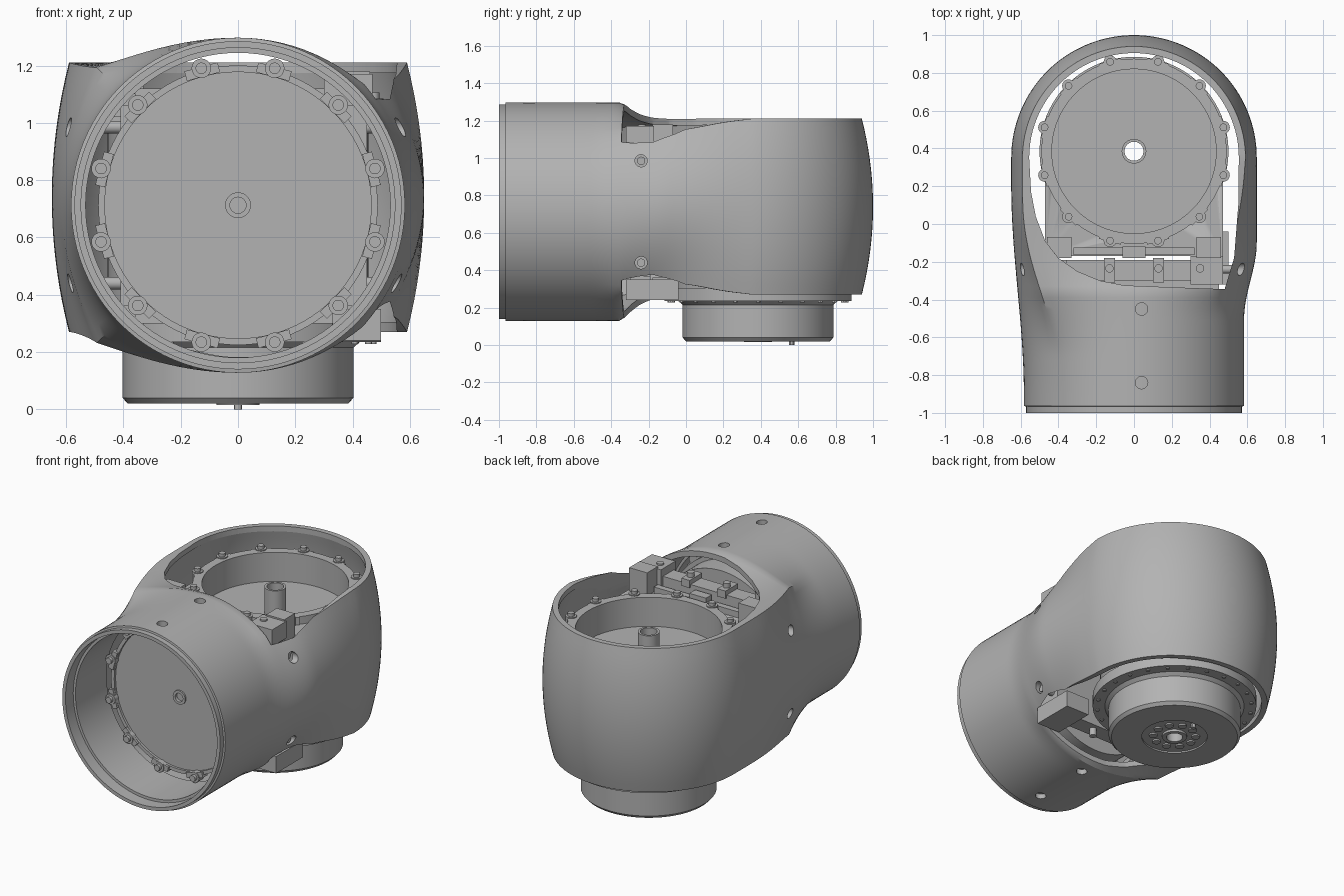
import bpy, bmesh, math
from mathutils import Matrix, Vector

cube = bpy.data.objects.get("Cube")
if cube:
    bpy.data.objects.remove(cube, do_unlink=True)

grey = bpy.data.materials.new("machined grey")
grey.use_nodes = True
COLOR = (0.45, 0.45, 0.45, 1)
grey.diffuse_color = COLOR
grey.node_tree.nodes["Principled BSDF"].inputs["Base Color"].default_value = COLOR

TUBE_Z = 0.7125      # axis of the front tube
JOINT_Y = 0.385      # axis of the vertical drive


def finish(bm, name, angle=30):
    bmesh.ops.remove_doubles(bm, verts=bm.verts, dist=1e-5)
    bmesh.ops.recalc_face_normals(bm, faces=bm.faces)
    mesh = bpy.data.meshes.new(name)
    bm.to_mesh(mesh)
    bm.free()
    mesh.materials.append(grey)
    ob = bpy.data.objects.new(name, mesh)
    bpy.context.collection.objects.link(ob)
    smooth(ob, angle)
    return ob


def activate(ob):
    bpy.ops.object.select_all(action='DESELECT')
    ob.select_set(True)
    bpy.context.view_layer.objects.active = ob


def smooth(ob, angle=30):
    activate(ob)
    bpy.ops.object.shade_smooth_by_angle(angle=math.radians(angle))


def cut(ob, cutter):
    mod = ob.modifiers.new("cut", 'BOOLEAN')
    mod.operation, mod.solver, mod.object = 'DIFFERENCE', 'EXACT', cutter
    activate(ob)
    bpy.ops.object.modifier_apply(modifier=mod.name)
    bpy.data.objects.remove(cutter, do_unlink=True)


def box_into(bm, lo, hi, matrix=Matrix()):
    lo, hi = Vector(lo), Vector(hi)
    m = matrix @ Matrix.Translation((lo + hi) / 2) @ Matrix.Diagonal((*(hi - lo), 1))
    bmesh.ops.create_cube(bm, size=1, matrix=m)


def rod_into(bm, a, b, r, sides=20):
    a, b = Vector(a), Vector(b)
    m = Matrix.Translation((a + b) / 2) @ (b - a).to_track_quat('Z', 'Y').to_matrix().to_4x4()
    bmesh.ops.create_cone(bm, cap_ends=True, segments=sides, radius1=r, radius2=r,
                          depth=(b - a).length, matrix=m)


def boxes(name, *pairs):
    bm = bmesh.new()
    for lo, hi in pairs:
        box_into(bm, lo, hi)
    return finish(bm, name)


def lathe(name, profile, matrix, n=96):
    """Closed (radius, height) loop turned about the local z axis."""
    bm = bmesh.new()
    rings = [[bm.verts.new(matrix @ Vector((r * math.cos(k * math.tau / n),
              r * math.sin(k * math.tau / n), z))) for r, z in profile] for k in range(n)]
    for k in range(n):
        a, b = rings[k], rings[(k + 1) % n]
        for i in range(len(profile)):
            j = (i + 1) % len(profile)
            bm.faces.new((a[i], b[i], b[j], a[j]))
    return finish(bm, name)


def ease(y, a, b):
    t = min(1, max(0, (y - a) / (b - a)))
    return t * t * (3 - 2 * t)


def section(y, inset, n=96):
    """Cross-section going from a circle to a bulged rectangle."""
    drop = 1 - (1 - min(1, max(0, (y + 0.36) / 0.46))) ** 2
    h = 0.585 - 0.115 * drop - inset
    zc = TUBE_Z + 0.0275 * drop
    pts = []
    for k in range(n):
        c, s = math.cos(k * math.tau / n), math.sin(k * math.tau / n)
        m = max(abs(c), abs(s))
        if c > 0:
            t, grow = ease(y, -0.5, 0.42), ease(y, -0.5, -0.1)
        else:
            t, grow = ease(y, -0.7, 0.1), ease(y, -0.9, 0.2)
        ux, uz = c + (c / m - c) * t, s + (s / m - s) * t
        w = 0.583 + 0.067 * grow - inset
        pts.append((w * ux * (1 - 0.092 * t * uz * uz), zc + h * uz))
    return pts


def housing(name, inset, stations):
    """Tube loft that ends in a barrel turned about the vertical."""
    bm = bmesh.new()
    rings = [[bm.verts.new((x, y, z)) for x, z in section(y, inset + lip)] for y, lip in stations]
    last, pivot = section(0.42, inset), 0.35
    for k in range(33):
        a = math.pi / 2 * k / 32
        rings.append([bm.verts.new((x * math.cos(a), pivot + abs(x) * math.sin(a), z))
                      for x, z in last])
    bm.faces.new(rings[0])
    for a, b in zip(rings, rings[1:]):
        for i in range(len(a)):
            j = (i + 1) % len(a)
            bm.faces.new((a[i], a[j], b[j], b[i]))
    bmesh.ops.dissolve_degenerate(bm, dist=1e-5, edges=bm.edges)
    return finish(bm, name)


# Outer shell: hollow tube and barrel
loft = [(-0.9 + 1.2 * i / 40, 0) for i in range(41)]
shell = housing("outer_shell", 0, [(-1, 0.012), (-0.966, 0.012), (-0.964, 0)] + loft)
cut(shell, housing("shell_hollow", 0.035, [(-1.1, 0)] + loft))

# Opening through top and bottom, wider on the left side
outline = [(0.2, -0.335), (0.48, -0.345), (0.53, -0.18), (0.552, 0.1)]
outline += [(0.555 * math.cos(math.pi * k / 48), 0.35 + 0.555 * math.sin(math.pi * k / 48))
            for k in range(49)]
outline += [(-0.545, 0.17), (-0.52, 0.04), (-0.47, -0.09), (-0.4, -0.18), (-0.3, -0.25),
            (-0.18, -0.3), (-0.05, -0.325)]
bm = bmesh.new()
face = bm.faces.new([bm.verts.new((x, y, -0.5)) for x, y in outline])
grown = bmesh.ops.extrude_face_region(bm, geom=[face])["geom"]
bmesh.ops.translate(bm, vec=(0, 0, 2.5), verts=[v for v in grown if isinstance(v, bmesh.types.BMVert)])
cut(shell, finish(bm, "opening_cutter"))

# Screw holes in the shell
bm = bmesh.new()
for z in (0.44, 0.985):
    for side in (-1, 1):
        rod_into(bm, (side * 0.45, -0.24, z), (side * 0.8, -0.24, z), 0.033)
for y in (-0.84, -0.45):
    for z0, z1 in ((0, 0.3), (1.15, 1.5)):
        rod_into(bm, (0.04, y, z0), (0.04, y, z1), 0.033)
cut(shell, finish(bm, "hole_cutter"))
smooth(shell, 32)

bm = bmesh.new()
for z in (0.44, 0.985):
    for side in (-1, 1):
        rod_into(bm, (side * 0.4, -0.24, z), (side * 0.535, -0.24, z), 0.022)
finish(bm, "side_screws")

# Vertical drive: output drum, flange, cup and hollow post
upright = Matrix.Translation((0, JOINT_Y, 0))
lathe("vertical_drive", [(0.05, 0.015), (0.075, 0.015), (0.075, 0.03), (0.2, 0.03), (0.2, 0.02),
      (0.385, 0.02), (0.403, 0.04), (0.403, 0.215), (0.425, 0.235), (0.5, 0.235), (0.5, 0.305),
      (0.455, 0.305), (0.455, 1.03), (0.49, 1.03), (0.49, 1.08), (0.435, 1.08), (0.435, 0.89),
      (0.065, 0.89), (0.065, 1.06), (0.05, 1.06)], upright)

# Front drive: flat disc with a centre boss, set back in the tube
forward = Matrix.Translation((0, 0, TUBE_Z)) @ Matrix.Rotation(math.pi / 2, 4, 'X')
lathe("front_drive", [(0, 0.59), (0.028, 0.59), (0.028, 0.61), (0.045, 0.61), (0.045, 0.6),
      (0.465, 0.6), (0.465, 0.615), (0.488, 0.615), (0.488, 0.52), (0.46, 0.52), (0.46, 0.36),
      (0, 0.36)], forward)
lathe("tube_liner", [(0.532, 0.92), (0.552, 0.92), (0.552, 0.6), (0.532, 0.6)], forward)


def lugs(name, matrix, level, radius):
    """Twelve screw lugs around a drive rim."""
    bm = bmesh.new()
    for k in range(12):
        turn = matrix @ Matrix.Rotation(math.radians(15 + 30 * k), 4, 'Z')
        box_into(bm, (radius - 0.03, -0.06, level - 0.05), (radius + 0.005, 0.06, level), turn)
        base, top = Vector((radius, 0, level - 0.05)), Vector((radius, 0, level + 0.006))
        rod_into(bm, turn @ base, turn @ top, 0.034)
        rod_into(bm, turn @ top, turn @ (top + Vector((0, 0, 0.02))), 0.02)
    finish(bm, name)


lugs("cup_lugs", upright, 1.08, 0.49)
lugs("front_lugs", forward, 0.63, 0.495)

# Bolts on the underside of the flange and output drum
bm = bmesh.new()
for count, radius, z0, z1, r in ((24, 0.472, 0.228, 0.24, 0.012), (10, 0.13, 0.02, 0.035, 0.026)):
    for k in range(count):
        a = math.tau * k / count
        x, y = radius * math.cos(a), JOINT_Y + radius * math.sin(a)
        rod_into(bm, (x, y, z0), (x, y, z1), r, 12)
rod_into(bm, (0, 0.565, 0), (0, 0.565, 0.03), 0.014, 12)
finish(bm, "underside_bolts")

# Deck joining the cup to the bracket
deck = boxes("cup_deck", ((-0.47, -0.17, 0.97), (0.47, 0.3, 1.03)))
bm = bmesh.new()
rod_into(bm, (0, JOINT_Y, 0.9), (0, JOINT_Y, 1.2), 0.44, 64)
cut(deck, finish(bm, "deck_cutter"))

# Bracket between both drives, with mounting blocks above and below
boxes("bracket", ((-0.41, -0.37, 0.36), (0.45, -0.19, 1.06)),
      ((-0.36, -0.3, 1.05), (0.46, -0.19, 1.12)), ((-0.36, -0.3, 0.3), (0.46, -0.19, 0.37)))
boxes("mounting_blocks", ((0.33, -0.18, 1.02), (0.46, -0.07, 1.18)),
      ((-0.46, -0.18, 1.02), (-0.33, -0.07, 1.16)), ((0.3, -0.32, 1.06), (0.47, -0.17, 1.17)),
      ((0.33, -0.32, 0.24), (0.5, -0.04, 0.35)), ((-0.46, -0.18, 0.26), (-0.33, -0.04, 0.36)))
boxes("connector", ((-0.32, -0.165, 1.03), (0.32, -0.125, 1.07)),
      ((-0.06, -0.18, 1.03), (0.06, -0.12, 1.1)), ((-0.16, -0.31, 1.1), (-0.1, -0.18, 1.15)),
      ((0.1, -0.31, 1.1), (0.16, -0.18, 1.15)))
bm = bmesh.new()
for x in (-0.36, -0.13, 0.13, 0.35):
    for z0, z1 in ((1.1, 1.18), (0.25, 0.32)):
        rod_into(bm, (x, -0.235, z0), (x, -0.235, z1), 0.022)
finish(bm, "bracket_screws")
